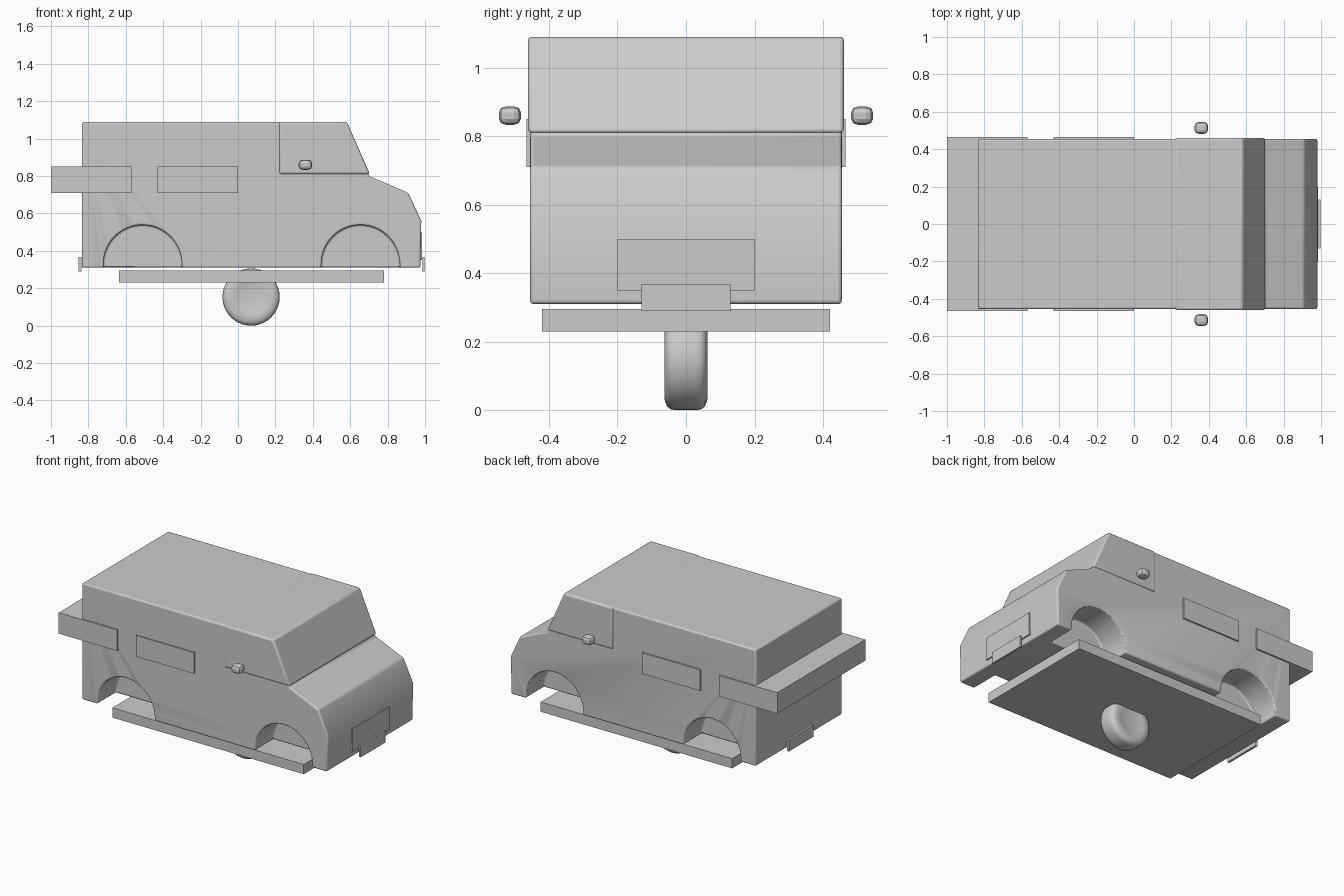
import bpy, bmesh, math

if "Cube" in bpy.data.objects:
    bpy.data.objects.remove(bpy.data.objects["Cube"])


def new_object(name, bm):
    bmesh.ops.recalc_face_normals(bm, faces=bm.faces)
    mesh = bpy.data.meshes.new(name)
    bm.to_mesh(mesh)
    bm.free()
    ob = bpy.data.objects.new(name, mesh)
    bpy.context.collection.objects.link(ob)
    return ob


def smooth(ob, angle=35):
    bpy.ops.object.select_all(action='DESELECT')
    ob.select_set(True)
    bpy.context.view_layer.objects.active = ob
    bpy.ops.object.shade_smooth_by_angle(angle=math.radians(angle))


def extrude_xz(name, profile, y0, y1):
    bm = bmesh.new()
    face = bm.faces.new([bm.verts.new((x, y0, z)) for x, z in profile])
    geom = bmesh.ops.extrude_face_region(bm, geom=[face])["geom"]
    verts = [v for v in geom if isinstance(v, bmesh.types.BMVert)]
    bmesh.ops.translate(bm, verts=verts, vec=(0, y1 - y0, 0))
    return new_object(name, bm)


def box(name, x, y, z):
    return extrude_xz(name, [(x[0], z[0]), (x[1], z[0]), (x[1], z[1]), (x[0], z[1])], *y)


def bevel(ob, width, segments=3):
    m = ob.modifiers.new("Bevel", 'BEVEL')
    m.width, m.segments = width, segments
    m.limit_method, m.angle_limit = 'ANGLE', math.radians(35)


# van shell
body = extrude_xz("van_body", [(-0.835, 0.31), (0.975, 0.31), (0.98, 0.56), (0.91, 0.71),
                               (0.70, 0.80), (0.575, 1.088), (-0.835, 1.088)], -0.455, 0.455)

# wheel arch recesses
for label, cx in (("rear", -0.51), ("front", 0.655)):
    for side, s in (("right", -1), ("left", 1)):
        arc = [(cx + 0.21 * math.cos(a), 0.325 + 0.213 * math.sin(a))
               for a in (math.pi * i / 32 for i in range(33))]
        pts = [(cx + 0.21, 0.25)] + arc + [(cx - 0.21, 0.25)]
        cut = extrude_xz(f"{label}_{side}_arch_cutter", pts, s * 0.26, s * 0.6)
        cut.hide_render = True
        cut.hide_set(True)
        m = body.modifiers.new("Arch", 'BOOLEAN')
        m.operation, m.object, m.solver = 'DIFFERENCE', cut, 'EXACT'
bevel(body, 0.010)
smooth(body)

# cab window surround
cab = extrude_xz("cab_windows", [(0.22, 0.81), (0.705, 0.81), (0.582, 1.09), (0.22, 1.09)],
                 -0.461, 0.461)
bevel(cab, 0.012)
smooth(cab)

# rear and middle window bands
box("rear_window_band", (-1.0, -0.57), (-0.465, 0.465), (0.71, 0.85))
box("middle_window_band", (-0.43, 0.0), (-0.465, 0.465), (0.71, 0.85))

# chassis floor, grille and number plates
box("chassis_floor", (-0.635, 0.78), (-0.42, 0.42), (0.23, 0.295))
box("front_grille", (0.96, 0.985), (-0.2, 0.2), (0.35, 0.50))
box("front_plate", (0.986, 0.998), (-0.13, 0.13), (0.29, 0.367))
box("rear_plate", (-0.852, -0.838), (-0.13, 0.13), (0.29, 0.367))

# side mirrors
for side, s in (("right", -1), ("left", 1)):
    bpy.ops.mesh.primitive_cube_add(size=2, location=(0.36, s * 0.514, 0.86))
    mirror = bpy.context.object
    mirror.name = f"{side}_mirror"
    mirror.scale = (0.036, 0.032, 0.027)
    m = mirror.modifiers.new("Chamfer", 'BEVEL')
    m.offset_type, m.width, m.segments = 'OFFSET', 0.65, 2

# central wheel, lathed around the y axis
half = [(0.0, 0.058), (0.085, 0.060), (0.095, 0.063), (0.125, 0.062),
        (0.142, 0.055), (0.150, 0.045), (0.153, 0.030)]
outline = half + [(r, -y) for r, y in reversed(half)]
bm = bmesh.new()
vs = [bm.verts.new((0.07 + r, y, 0.153)) for r, y in outline]
edges = [bm.edges.new(p) for p in zip(vs, vs[1:])]
bmesh.ops.spin(bm, geom=vs + edges, cent=(0.07, 0, 0.153), axis=(0, 1, 0),
               angle=2 * math.pi, steps=40, use_merge=True)
bmesh.ops.remove_doubles(bm, verts=bm.verts, dist=1e-5)
wheel = new_object("wheel", bm)
smooth(wheel, 40)
